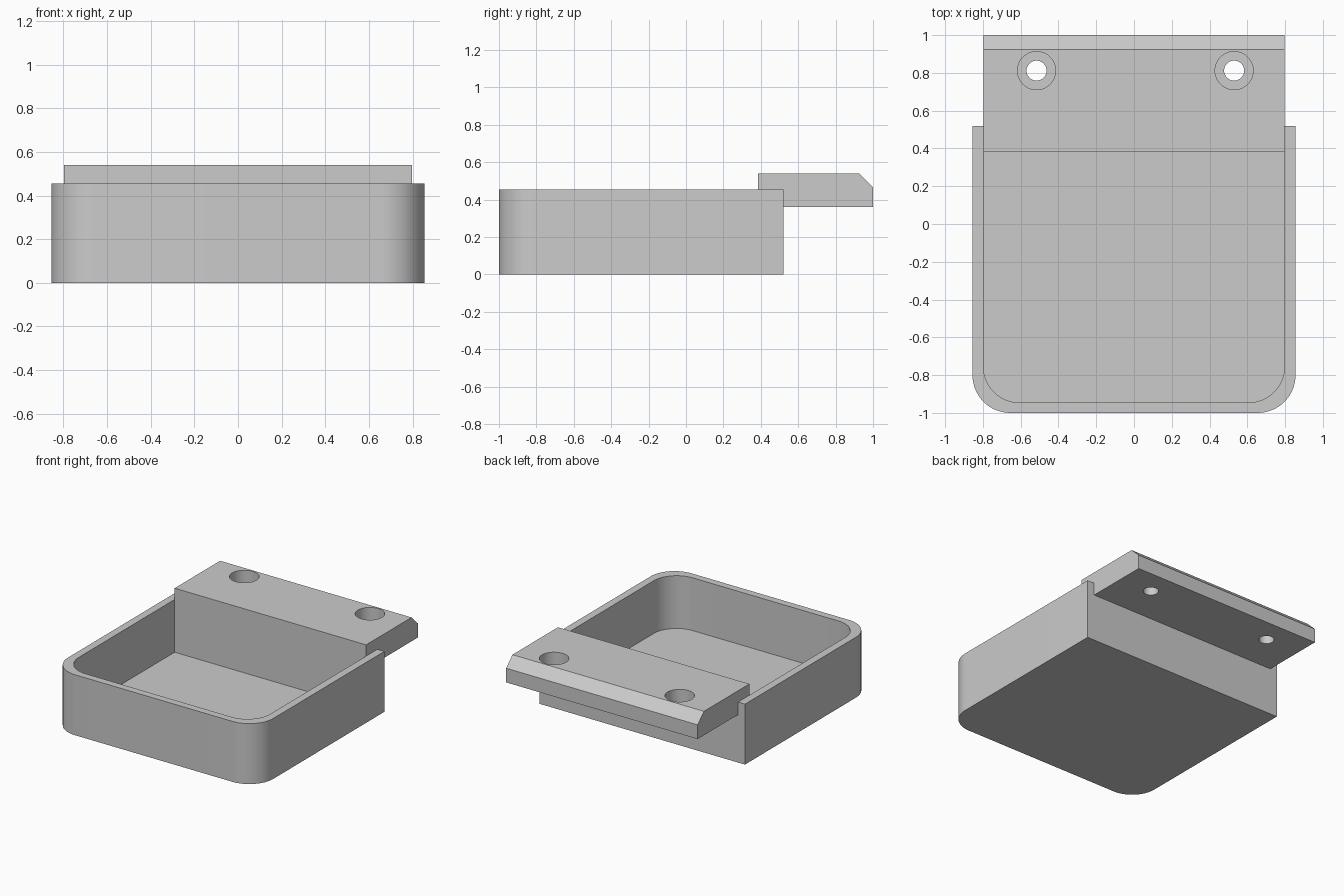
import bpy
import bmesh
from math import pi, sin, cos
from mathutils import Matrix, Vector

cube = bpy.data.objects.get("Cube")
if cube:
    bpy.data.objects.remove(cube, do_unlink=True)

grey = bpy.data.materials.new("plain_grey")
grey.use_nodes = True
grey.diffuse_color = (0.6, 0.6, 0.6, 1)
grey.node_tree.nodes["Principled BSDF"].inputs["Base Color"].default_value = (0.6, 0.6, 0.6, 1)


def prism(name, outline, offset):
    """Extrude a closed outline of 3D points along an offset."""
    bm = bmesh.new()
    face = bm.faces.new([bm.verts.new(p) for p in outline])
    new = bmesh.ops.extrude_face_region(bm, geom=[face], use_keep_orig=True)["geom"]
    moved = [g for g in new if isinstance(g, bmesh.types.BMVert)]
    bmesh.ops.translate(bm, verts=moved, vec=Vector(offset))
    bmesh.ops.recalc_face_normals(bm, faces=bm.faces)
    mesh = bpy.data.meshes.new(name)
    bm.to_mesh(mesh)
    bm.free()
    mesh.materials.append(grey)
    obj = bpy.data.objects.new(name, mesh)
    bpy.context.collection.objects.link(obj)
    return obj


def tray_outline(half, front, back, radius, z, steps=16):
    """Rectangle with its two front corners rounded."""
    pts = [(half, back, z), (-half, back, z)]
    for side, start in ((-1, pi), (1, 1.5 * pi)):
        for i in range(steps + 1):
            a = start + i * pi / 2 / steps
            pts.append((side * (half - radius) + radius * cos(a),
                        front + radius + radius * sin(a), z))
    return pts


def circle(x, y, z, radius, steps=48):
    return [(x + radius * cos(2 * pi * i / steps),
             y + radius * sin(2 * pi * i / steps), z) for i in range(steps)]


def combine(target, other, operation):
    """Apply a boolean and remove the helper."""
    mod = target.modifiers.new("combine", "BOOLEAN")
    mod.object, mod.operation, mod.solver = other, operation, "EXACT"
    bpy.context.view_layer.objects.active = target
    bpy.ops.object.modifier_apply(modifier=mod.name)
    bpy.data.objects.remove(other, do_unlink=True)


# Tray body with rounded front corners
tray = prism("mounted_tray", tray_outline(0.855, -1, 0.52, 0.2, 0), (0, 0, 0.455))

# Mounting block overhanging the back, with a chamfered rear edge
W = 0.797
side = [(0.3, 0.36), (1, 0.36), (1, 0.467), (0.925, 0.54), (0.3, 0.54)]
block = prism("mounting_block", [(-W, y, z) for y, z in side], (2 * W, 0, 0))
combine(tray, block, "UNION")

# Hollow of the tray, which also trims the block flush with the back wall
cavity = prism("cavity", tray_outline(W, -0.945, 0.385, 0.19, 0.058), (0, 0, 1))
combine(tray, cavity, "DIFFERENCE")

# Counterbored screw holes
for x in (-0.516, 0.53):
    for radius, bottom in ((0.101, 0.42), (0.053, 0.3)):
        hole = prism("hole", circle(x, 0.812, bottom, radius), (0, 0, 0.5))
        combine(tray, hole, "DIFFERENCE")

bpy.ops.object.select_all(action="DESELECT")
tray.select_set(True)
bpy.context.view_layer.objects.active = tray
bpy.ops.object.shade_smooth_by_angle(angle=pi / 6)
